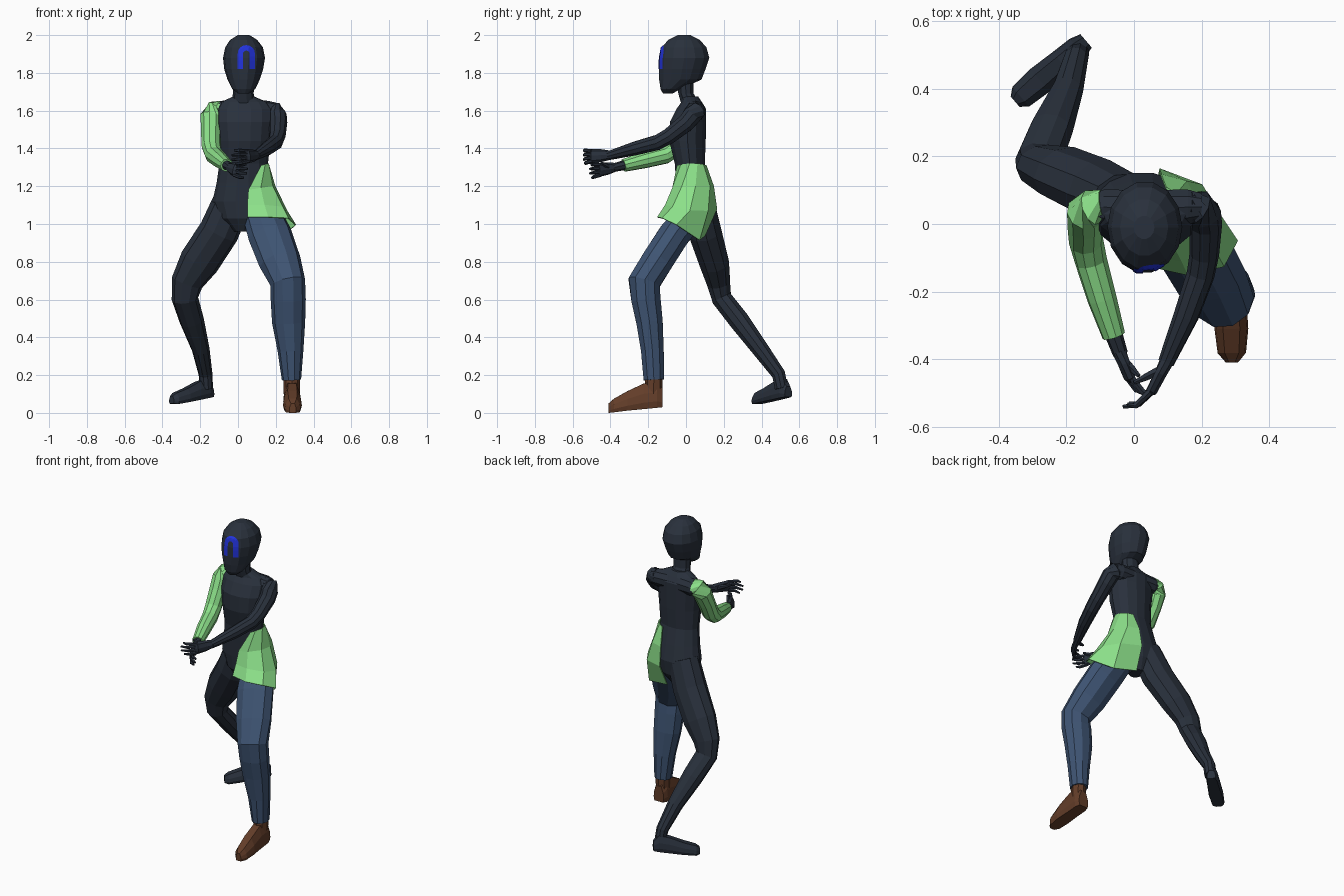
import bpy, bmesh, math
from mathutils import Vector
from mathutils.bvhtree import BVHTree


def material(name, rgb):
    m = bpy.data.materials.new(name)
    m.diffuse_color = (*rgb, 1)
    return m


DARK = material("dark navy", (0.022, 0.030, 0.045))
GREEN = material("light green", (0.26, 0.74, 0.25))
DENIM = material("denim blue", (0.048, 0.088, 0.17))
BROWN = material("boot brown", (0.125, 0.047, 0.022))
BLUE = material("bright blue", (0.016, 0.033, 0.72))


def make(name, rings, mat, closed=True):
    """Loft a list of equal-length point rings into an object."""
    bm = bmesh.new()
    vs = [[bm.verts.new(p) for p in r] for r in rings]
    n = len(vs[0])
    for a, b in zip(vs, vs[1:]):
        for i in range(n if closed else n - 1):
            j = (i + 1) % n
            bm.faces.new((a[i], a[j], b[j], b[i]))
    if closed:
        bm.faces.new(vs[0][::-1])
        bm.faces.new(vs[-1])
    bmesh.ops.recalc_face_normals(bm, faces=bm.faces)
    me = bpy.data.meshes.new(name)
    bm.to_mesh(me)
    bm.free()
    me.materials.append(mat)
    ob = bpy.data.objects.new(name, me)
    bpy.context.collection.objects.link(ob)
    return ob


def tube(name, pts, mat, sides=10, axis=None, ref=(1, 0, 0)):
    """Loft ellipses through (x, y, z, r1[, r2]); axis fixes the ring normal."""
    cs = [Vector(p[:3]) for p in pts]
    rings = []
    for k, p in enumerate(pts):
        t = Vector(axis) if axis else cs[min(k + 1, len(cs) - 1)] - cs[max(k - 1, 0)]
        t.normalize()
        u = Vector(ref) - t * t.dot(Vector(ref))
        u.normalize()
        v = t.cross(u)
        ra, rb = p[3] * 1.02, p[-1] * 1.02
        rings.append([cs[k] + u * ra * math.cos(a) + v * rb * math.sin(a)
                      for a in [i * math.tau / sides for i in range(sides)]])
    return make(name, rings, mat)


def foot(name, heel, toe, stations, mat):
    """Loft chamfered boxes (fraction, bottom, top, half width) heel to toe."""
    heel, toe = Vector((*heel, 0)), Vector((*toe, 0))
    d = (toe - heel).normalized()
    s = Vector((-d.y, d.x, 0))
    prof = [(-.85, 0), (.85, 0), (1, .25), (.9, .6), (.5, 1), (-.5, 1), (-.9, .6), (-1, .25)]
    rings = [[heel.lerp(toe, f) + s * w * a + Vector((0, 0, zb + (zt - zb) * b)) for a, b in prof]
             for f, zb, zt, w in stations]
    return make(name, rings, mat)


def hand(side, wrist, knuckle, tip, spread, thumb):
    """Flattened palm, four bent fingers and a thumb."""
    w, k, e, sp = Vector(wrist), Vector(knuckle), Vector(tip), Vector(spread)
    tube(side + "_palm", [(*w, .024, .021), (*w.lerp(k, .45), .033, .018),
                          (*k, .037, .016), (*k.lerp(e, .15), .03, .01)],
         DARK, 8, ref=spread)
    for i in range(4):
        o = sp * (i - 1.5) * .02
        reach = (.85, 1, .95, .75)[i]
        mid = k + (k - w) * .25 + (e - k) * .35
        tube(f"{side}_finger_{i + 1}",
             [(*(k + o * .9), .0105), (*(mid + o * 1.1), .0095),
              (*(k.lerp(e, reach) + o * 1.2), .006)], DARK, 6, ref=(0, 0, 1))
    b = w.lerp(k, .3)
    th = Vector(thumb)
    tube(side + "_thumb", [(*b, .015), (*b.lerp(th, .55), .012), (*th, .006)], DARK, 6, ref=(0, 0, 1))


# Torso and shoulder bridge
tube("torso", [
    (.02, .05, .96, .04, .05), (.02, .05, 1.03, .12, .09), (.02, .052, 1.12, .152, .1),
    (.025, .037, 1.22, .135, .09), (.03, .02, 1.32, .126, .08), (.035, .008, 1.44, .135, .097),
    (.035, .01, 1.54, .145, .096), (.035, .028, 1.61, .145, .078), (.032, .03, 1.645, .12, .055),
    (.03, .02, 1.675, .055, .045)], DARK, 14, axis=(0, 0, 1))
tube("shoulders", [
    (-.125, .05, 1.6, .04), (-.09, .05, 1.598, .053), (.035, .045, 1.6, .058),
    (.16, .05, 1.598, .053), (.2, .05, 1.6, .042)], DARK, 10, axis=(1, 0, 0), ref=(0, 0, 1))

# Neck and head
tube("neck", [(.028, .025, 1.63, .062, .05), (.028, .0, 1.69, .054, .042), (.03, -.005, 1.77, .055, .044)],
     DARK, 10, axis=(0, 0, 1))
head = tube("head", [
    (.03, -.098, 1.69, .028, .024), (.03, -.08, 1.715, .06, .055), (.03, -.03, 1.765, .084, .113),
    (.03, -.02, 1.82, .101, .124), (.032, -.009, 1.88, .109, .133), (.032, -.011, 1.935, .098, .12),
    (.03, -.01, 1.975, .07, .083), (.03, -.01, 2.0, .03, .034)], DARK, 14, axis=(0, 0, 1))

# Arch mark laid on the face
bm = bmesh.new()
bm.from_mesh(head.data)
bvh = BVHTree.FromBMesh(bm)
arch = [(-1, 1.82 + .0225 * i) for i in range(4)]
arch += [(-math.cos(math.pi * i / 8), 1.9) for i in range(1, 8)]
arch += [(1, 1.82 + .0225 * i) for i in reversed(range(4))]
rows = []
for r in (.018, .026, .037, .047):
    row = []
    for c, z in arch:
        x, zz = .044 + r * c, z + r * math.sqrt(max(0, 1 - c * c))
        hit = bvh.ray_cast(Vector((x, -1, zz)), Vector((0, 1, 0)))[0]
        row.append(hit + Vector((0, -.003, 0)))
    rows.append(row)
bm.free()
make("face_arch", rows, BLUE, closed=False)

# Arms, starting inside the shoulders and bending down
tube("right_sleeve", [
    (-.092, .055, 1.608, .046), (-.12, .05, 1.602, .054), (-.143, .035, 1.568, .056), (-.145, .0, 1.5, .052),
    (-.142, -.05, 1.41, .05), (-.127, -.11, 1.365, .047), (-.095, -.22, 1.338, .043),
    (-.06, -.33, 1.31, .034)], GREEN, ref=(1, 0, .9))
tube("right_wrist", [(-.066, -.31, 1.315, .027), (-.04, -.385, 1.298, .022)], DARK, 8)
tube("left_arm", [
    (.16, .055, 1.606, .045), (.19, .05, 1.598, .052), (.207, .03, 1.572, .051), (.212, .0, 1.535, .048),
    (.208, -.09, 1.465, .043), (.197, -.15, 1.432, .041), (.155, -.27, 1.4, .037),
    (.095, -.41, 1.362, .024)], DARK, ref=(1, 0, -.9))

# Hands
hand("right", (-.045, -.375, 1.3), (-.013, -.455, 1.287), (.05, -.51, 1.28), (.3, -.1, 1), (.015, -.45, 1.325))
hand("left", (.1, -.4, 1.364), (.052, -.495, 1.36), (-.035, -.542, 1.352), (-.2, -.1, 1), (.0, -.47, 1.39))

# Legs
tube("left_trouser", [
    (.12, .045, 1.07, .1, .08), (.17, -.065, .94, .115, .085), (.222, -.155, .8, .11, .086),
    (.264, -.222, .69, .091, .087), (.266, -.212, .6, .091, .08), (.268, -.193, .48, .086, .072),
    (.278, -.178, .33, .067, .062), (.283, -.17, .175, .05, .056)], DENIM)
tube("right_leg", [
    (-.03, .07, 1.12, .1, .08), (-.1, .1, .96, .105, .09), (-.205, .148, .8, .105, .08),
    (-.27, .172, .69, .083, .063), (-.281, .19, .605, .069, .055), (-.245, .28, .49, .064, .056),
    (-.197, .395, .335, .046, .046), (-.172, .49, .205, .036, .037), (-.167, .505, .13, .034, .036)], DARK)

# Feet
foot("left_boot", (.285, -.125), (.29, -.41),
     [(0, .03, .13, .036), (.1, .027, .165, .046), (.35, .02, .155, .046),
      (.65, .012, .115, .05), (.9, .003, .075, .042), (1, 0, .05, .018)], BROWN)
tube("left_boot_shaft", [(.285, -.172, .1, .043, .045), (.285, -.17, .19, .042, .046)], BROWN, 8)
foot("right_foot", (-.142, .542), (-.352, .362),
     [(0, .085, .14, .026), (.12, .08, .18, .036), (.35, .07, .165, .039),
      (.65, .058, .13, .044), (.92, .047, .105, .038), (1, .05, .09, .02)], DARK)

# Half skirt wrapped round the left hip, front edge to back edge
skirt = make("half_skirt", [
    [(.122, -.045, 1.31), (.142, -.025, 1.315), (.16, .02, 1.32), (.152, .06, 1.32), (.125, .09, 1.315), (.095, .106, 1.31)],
    [(.055, -.07, 1.18), (.12, -.07, 1.19), (.182, -.02, 1.2), (.195, .05, 1.2), (.155, .125, 1.2), (.08, .145, 1.2)],
    [(.05, -.092, 1.1), (.14, -.108, 1.1), (.235, -.07, 1.09), (.258, .02, 1.07), (.2, .115, 1.07), (.075, .162, 1.08)],
    [(.05, -.125, 1.035), (.16, -.15, 1.035), (.265, -.125, 1.03), (.305, -.05, .995), (.215, .07, .915), (.065, .1, .94)],
], GREEN, closed=False)
mod = skirt.modifiers.new("cloth thickness", 'SOLIDIFY')
mod.thickness = .006
mod.offset = 0
